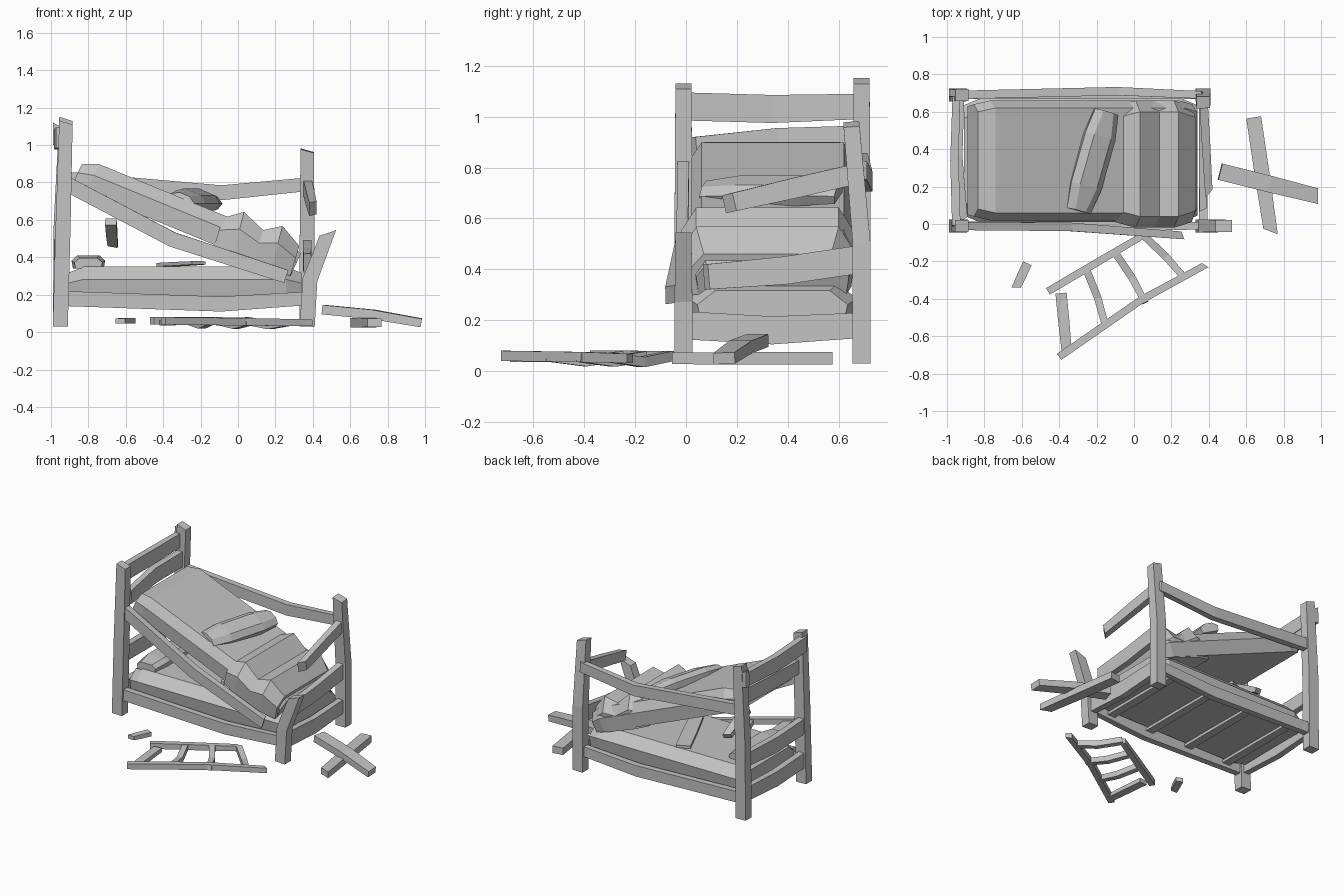
import bpy, bmesh
from math import cos, pi
from mathutils import Vector

if "Cube" in bpy.data.objects:
    bpy.data.objects.remove(bpy.data.objects["Cube"])

SHADE = .55
grey = bpy.data.materials.new("plain_grey")
grey.use_nodes = True
grey.diffuse_color = (SHADE, SHADE, SHADE, 1)
grey.node_tree.nodes["Principled BSDF"].inputs["Base Color"].default_value = grey.diffuse_color

# Corner positions of the bed frame
HEAD, FOOT = -.95, .37
FRONT, BACK = -.01, .69
MIDDLE = (FRONT + BACK) / 2
FLOOR = .03
BOARD = (.045, .11)
RAIL = (.045, .08)
POST = (.08, .07)
STICK = (.04, .04)


def skin(name, rings):
    """Join matching rings of points into a closed solid."""
    bm = bmesh.new()
    loops = [[bm.verts.new(point) for point in ring] for ring in rings]
    for near, far in zip(loops, loops[1:]):
        for i in range(len(near)):
            bm.faces.new((near[i - 1], near[i], far[i], far[i - 1]))
    bm.faces.new(loops[0])
    bm.faces.new(loops[-1])
    bmesh.ops.recalc_face_normals(bm, faces=bm.faces)
    mesh = bpy.data.meshes.new(name)
    bm.to_mesh(mesh)
    bm.free()
    mesh.materials.append(grey)
    bpy.context.collection.objects.link(bpy.data.objects.new(name, mesh))


def beam(name, start, end, size, bow=(0, 0, 0), slant=.01):
    """Square timber bent at its middle, with a skewed and thinner far end."""
    start, end = Vector(start), Vector(end)
    middle = (start + end) / 2 + Vector(bow)
    along = (end - start).normalized()
    up = Vector((0, 1, 0)) if along.z ** 2 > .7 else Vector((0, 0, 1))
    rings = []
    for point, heading in ((start, middle - start), (middle, along), (end, end - middle)):
        heading = heading.normalized()
        side = heading.cross(up).normalized()
        top = side.cross(heading)
        at_end = point is end
        half = .45 if at_end else .5
        ring = []
        for s, u in ((-1, -1), (1, -1), (1, 1), (-1, 1)):
            corner = point + half * (side * s * size[0] + top * u * size[1])
            ring.append(corner + heading * slant * s if at_end else corner)
        rings.append(ring)
    skin(name, rings)


def cushion(name, start, end, lift, half, inset, steps=6, fold=0):
    """Padded slab with sloping sides and soft ends; folds ripple it evenly."""
    start, end, lift = Vector(start), Vector(end), Vector(lift)
    side = (end - start).cross(lift).normalized()
    rings = []
    for i in range(steps + 1):
        base = start.lerp(end, i / steps if fold else (1 - cos(pi * i / steps)) / 2)
        at_end = i in (0, steps)
        rise = lift * .8 if at_end else lift + Vector((0, 0, fold if i % 2 else -fold))
        reach = half - inset / 2 if at_end else half
        outline = ((reach - inset / 4, 0), (reach, .6), (reach - inset, 1))
        right = [base + side * out + rise * height for out, height in outline]
        left = [base - side * out + rise * height for out, height in reversed(outline)]
        rings.append(right + left)
    skin(name, rings)


# Corner posts
beam("head_front_post", (HEAD, FRONT, FLOOR), (HEAD + .03, FRONT, 1.12), POST)
beam("head_back_post", (HEAD, BACK, FLOOR), (HEAD + .03, BACK, 1.14), POST, bow=(-.01, 0, 0))
beam("head_post_splinter", (HEAD - .02, BACK + .01, 1), (HEAD - .02, BACK + .01, 1.11), STICK)
beam("foot_back_post", (FOOT, BACK, FLOOR), (FOOT, BACK - .04, .97), POST, bow=(0, .02, 0))
beam("foot_broken_post", (FOOT, FRONT, FLOOR), (FOOT + .11, FRONT, .53), POST,
     bow=(-.04, 0, 0), slant=-.03)

# Headboard, with its second board pulled loose at the front
for name, height in (("top", 1.04), ("middle", .45), ("low", .2)):
    beam("head_" + name + "_board", (HEAD, FRONT, height), (HEAD, BACK, height), BOARD,
         bow=(-.01, 0, -.01))
beam("head_second_board", (HEAD + .02, BACK, .91), (HEAD + .04, .03, .87), BOARD, bow=(-.02, 0, .01))

# Footboard, with its upper boards snapped
beam("foot_low_board", (FOOT, FRONT, .18), (FOOT, BACK, .18), BOARD, bow=(0, 0, -.02))
beam("foot_middle_board", (FOOT, BACK, .44), (FOOT, .08, .37), BOARD, bow=(0, 0, -.01))
beam("foot_snapped_board", (FOOT, BACK, .78), (FOOT + .03, .17, .66), RAIL, slant=.02)

# Side rails
for name, y in (("front_low_rail", FRONT), ("back_low_rail", BACK)):
    beam(name, (HEAD, y, .18), (FOOT, y, .18), RAIL, bow=(.2, 0, -.03))
beam("back_top_rail", (HEAD, BACK, .82), (FOOT, BACK, .79), RAIL, bow=(.2, .02, -.06))
beam("front_fallen_rail", (HEAD, FRONT, .81), (.25, FRONT - .05, .3), RAIL, bow=(0, .02, -.06))

# Lower bed
SLATS = 4
for i in range(SLATS):
    x = HEAD + (FOOT - HEAD) * (i + .5) / SLATS
    beam("lower_slat_" + str(i), (x, FRONT, .17), (x, BACK, .17), (.06, .02))
cushion("lower_mattress", (-.91, MIDDLE, .18), (.34, MIDDLE, .18), (0, 0, .17), .33, .07)
cushion("lower_pillow", (-.8, .08, .34), (-.8, .54, .34), (0, 0, .07), .09, .03, steps=3)

# Upper bed, collapsed at the foot
cushion("upper_mattress", (-.89, MIDDLE, .78), (.28, MIDDLE, .3), (.07, 0, .15), .32, .04)
cushion("blanket", (-.13, MIDDLE - .02, .45), (.28, MIDDLE - .02, .3), (.06, 0, .2), .34, .06,
        steps=4, fold=.03)
cushion("upper_pillow", (-.31, .07, .68), (-.16, .6, .68), (.03, 0, .07), .09, .04, steps=3)

# Loose slats between the beds
beam("loose_slat", (-.39, .59, .36), (-.21, .18, .37), (.1, .02))
beam("hanging_slat", (-.68, .27, .59), (-.67, .48, .47), (.06, .04))

# Fallen ladder
upper_start, upper_end = Vector((-.46, -.36, .06)), Vector((.05, -.06, .06))
lower_start, lower_end = Vector((-.4, -.71, .06)), Vector((.38, -.22, .05))
beam("ladder_upper_rail", upper_start, upper_end, STICK)
beam("ladder_lower_rail", lower_start, lower_end, STICK, bow=(.05, .06, 0))
beam("ladder_loose_rung", (-.39, -.37, .05), (-.36, -.68, .05), (.06, .03))
for i in range(1, 4):
    beam("ladder_rung_" + str(i), upper_start.lerp(upper_end, .1 + .3 * i),
         lower_start.lerp(lower_end, .05 + .27 * i), STICK, bow=(.01, 0, -.02), slant=0)

# Debris on the floor
beam("lower_crossed_plank", (.64, .57, .05), (.73, -.04, .05), (.08, .05), slant=-.02)
beam("upper_crossed_plank", (.46, .28, .12), (.98, .15, .05), (.09, .05), bow=(0, 0, .01))
beam("wood_chip", (-.57, -.21, .06), (-.63, -.34, .06), (.05, .03))
